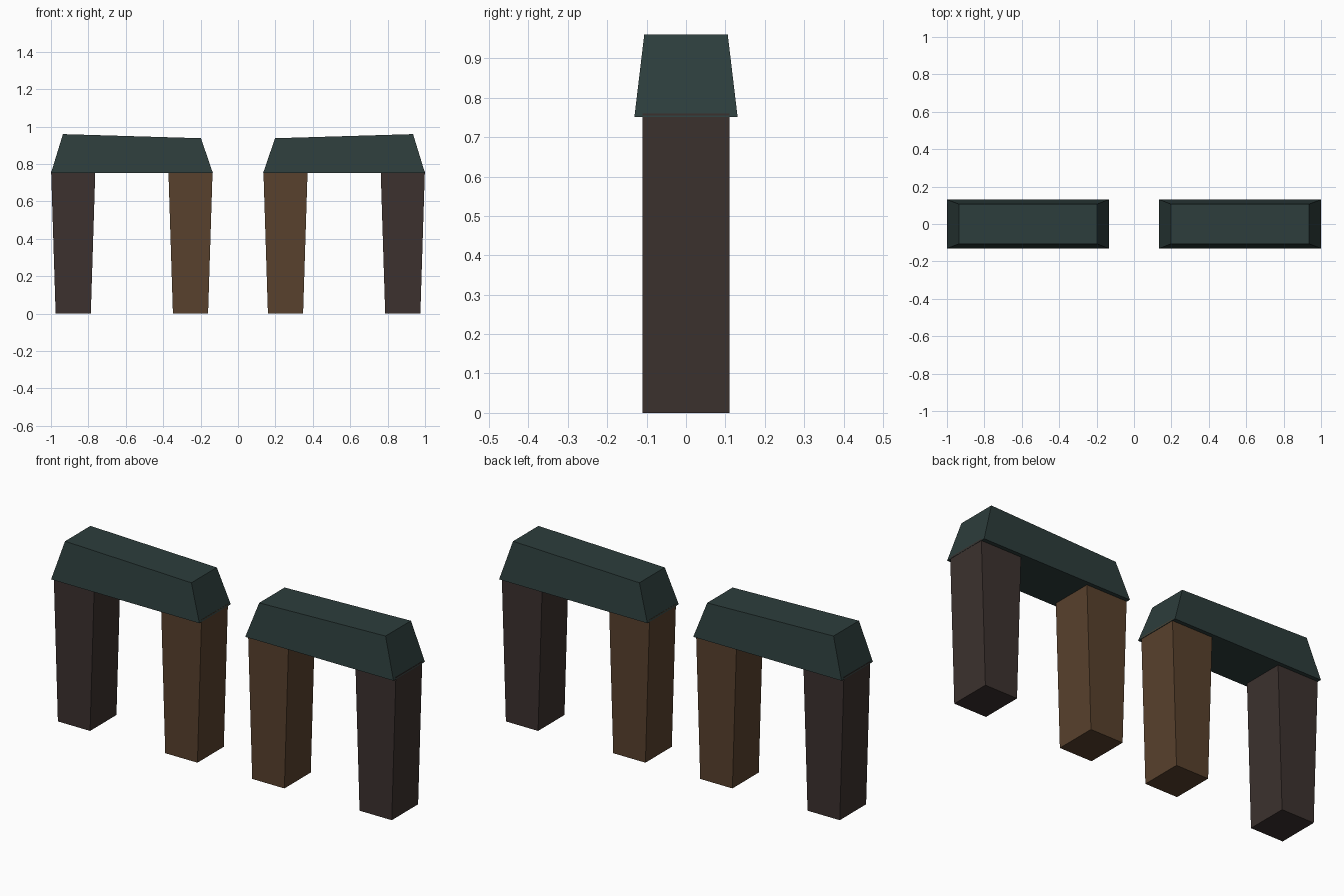
import bpy
import bmesh

if "Cube" in bpy.data.objects:
    bpy.data.objects.remove(bpy.data.objects["Cube"])


def material(name, rgb):
    mat = bpy.data.materials.new(name)
    mat.diffuse_color = (*rgb, 1)
    mat.use_nodes = True
    mat.node_tree.nodes["Principled BSDF"].inputs["Base Color"].default_value = mat.diffuse_color
    return mat


def tapered_block(name, mat, side, bottom, top):
    """Cube reshaped to two rectangles; each is (x_min, x_max, half_depth, z_at_min, z_at_max)."""
    bm = bmesh.new()
    bmesh.ops.create_cube(bm, size=2)
    for v in bm.verts:
        x0, x1, depth, z0, z1 = top if v.co.z > 0 else bottom
        outer = v.co.x > 0
        v.co = (side * (x1 if outer else x0), depth if v.co.y > 0 else -depth, z1 if outer else z0)
    bmesh.ops.recalc_face_normals(bm, faces=bm.faces)
    mesh = bpy.data.meshes.new(name)
    bm.to_mesh(mesh)
    bm.free()
    mesh.materials.append(mat)
    bpy.context.collection.objects.link(bpy.data.objects.new(name, mesh))


dark_wood = material("dark_wood", (0.045, 0.031, 0.028))
brown_wood = material("brown_wood", (0.098, 0.053, 0.026))
slate = material("slate", (0.026, 0.047, 0.045))

# Two mirrored arches: an outer and an inner post under a sloping cap
for label, side in (("left", -1), ("right", 1)):
    for part, centre, mat in (("outer_post", 0.881, dark_wood), ("inner_post", 0.254, brown_wood)):
        tapered_block(f"{label}_{part}", mat, side,
                      (centre - 0.094, centre + 0.094, 0.11, 0, 0),
                      (centre - 0.118, centre + 0.118, 0.11, 0.76, 0.76))
    tapered_block(f"{label}_cap", slate, side,
                  (0.134, 1.0, 0.131, 0.751, 0.751),
                  (0.198, 0.936, 0.106, 0.938, 0.96))
